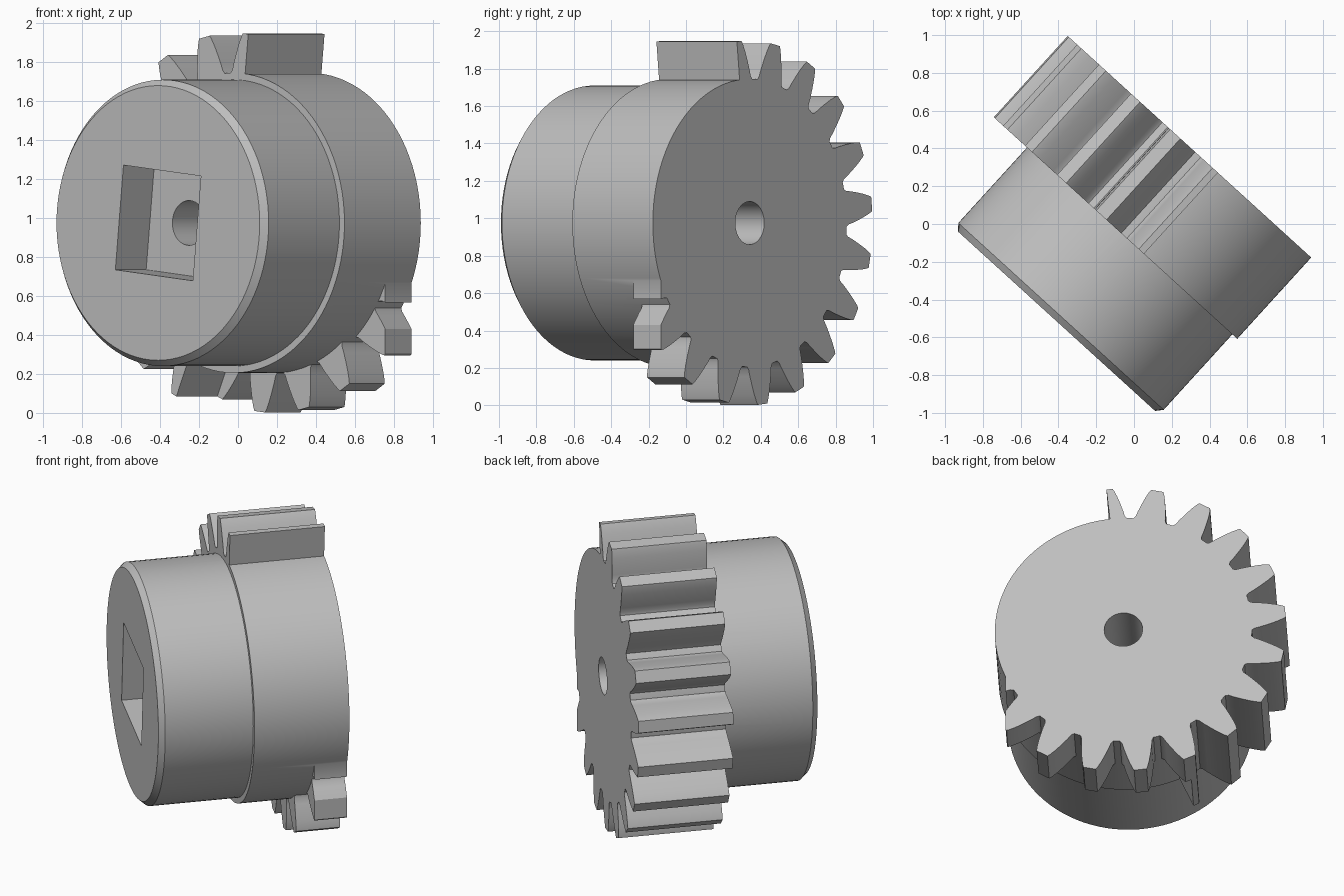
import bpy, bmesh, math
from mathutils import Matrix, Vector

cube = bpy.data.objects.get("Cube")
if cube:
    bpy.data.objects.remove(cube, do_unlink=True)

# Axial stations and radii; local y runs along the shaft from the front face
STEP, END = 0.575, 1.157
BOSS_R, ROOT_R, BORE_R = 0.735, 0.77, 0.115
PITCH = 18
FLANK = [(0.72, 7.5), (0.77, 7.5), (0.785, 6.6), (0.82, 5.9), (0.87, 4.8),
         (0.92, 3.7), (0.96, 2.7), (0.975, 2.2)]

grey = bpy.data.materials.new("grey metal")
grey.use_nodes = True
grey.diffuse_color = (0.52, 0.52, 0.52, 1)
grey.node_tree.nodes["Principled BSDF"].inputs["Base Color"].default_value = (0.52, 0.52, 0.52, 1)


def make_object(name, bm):
    bmesh.ops.recalc_face_normals(bm, faces=bm.faces)
    mesh = bpy.data.meshes.new(name)
    bm.to_mesh(mesh)
    bm.free()
    mesh.materials.append(grey)
    obj = bpy.data.objects.new(name, mesh)
    bpy.context.collection.objects.link(obj)
    return obj


def lathe(name, profile, steps=96):
    """Solid of revolution about y from (radius, y) pairs, capped at both ends."""
    bm = bmesh.new()
    rings = []
    for r, y in profile:
        rings.append([bm.verts.new((r * math.cos(a), y, r * math.sin(a)))
                      for a in (2 * math.pi * i / steps for i in range(steps))])
    for lower, upper in zip(rings, rings[1:]):
        for i in range(steps):
            j = (i + 1) % steps
            bm.faces.new((lower[i], lower[j], upper[j], upper[i]))
    bm.faces.new(rings[0])
    bm.faces.new(rings[-1])
    return make_object(name, bm)


def add_tooth(target, angle, length, sides=(-1, 1), limit=None):
    """Tooth prism ending at the back face; a single side gives half a tooth."""
    pts = [(r, angle + h) for r, h in FLANK] if 1 in sides else []
    if -1 in sides:
        low = [(r, angle - h) for r, h in FLANK]
    else:
        low = [(FLANK[0][0], angle), (FLANK[-1][0], angle)]
    if not pts:
        pts = [(FLANK[0][0], angle), (FLANK[-1][0], angle)]
    outline = pts + low[::-1]
    bm = bmesh.new()
    verts = [bm.verts.new((-r * math.cos(math.radians(a)), END - length,
                           r * math.sin(math.radians(a)))) for r, a in outline]
    face = bm.faces.new(verts)
    new = bmesh.ops.extrude_face_region(bm, geom=[face])["geom"]
    bmesh.ops.translate(bm, vec=(0, length, 0),
                        verts=[v for v in new if isinstance(v, bmesh.types.BMVert)])
    if limit:
        bmesh.ops.bisect_plane(bm, geom=bm.verts[:] + bm.edges[:] + bm.faces[:],
                               plane_co=(limit, 0, 0), plane_no=(1, 0, 0), clear_outer=True)
        bmesh.ops.holes_fill(bm, edges=[e for e in bm.edges if e.is_boundary])
    bmesh.ops.recalc_face_normals(bm, faces=bm.faces)
    mesh = bpy.data.meshes.new("tooth")
    bm.to_mesh(mesh)
    bm.free()
    target.from_mesh(mesh)
    bpy.data.meshes.remove(mesh)


# Stepped body with a chamfered front rim
gear = lathe("sector_gear", [(0.705, 0), (BOSS_R, 0.035), (BOSS_R, STEP),
                             (ROOT_R, STEP), (ROOT_R, END)])

# Teeth: full width, then half width, then two clipped narrow ones
full, half, narrow = END - STEP, 0.27, 0.2
teeth = bmesh.new()
add_tooth(teeth, 96, full, sides=(-1,))
for k in range(1, 9):
    add_tooth(teeth, 96 - k * PITCH, full)
add_tooth(teeth, 96 - 9 * PITCH, full, sides=(1,))
for k in range(9, 13):
    add_tooth(teeth, 96 - k * PITCH, half, sides=(-1,) if k == 9 else (-1, 1))
for k in (13, 14):
    add_tooth(teeth, 96 - k * PITCH, narrow, limit=0.705)
tooth_ring = make_object("tooth_ring", teeth)

# Square drive socket and round bore
bm = bmesh.new()
bmesh.ops.create_cube(bm, size=1, matrix=Matrix.Rotation(math.radians(6), 4, 'Y')
                      @ Matrix.Diagonal((0.54, 0.47, 0.54, 1)))
socket = make_object("socket_cutter", bm)
bore = lathe("bore_cutter", [(BORE_R, 0.1), (BORE_R, END + 0.1)], 48)

# Combine into one clean solid
helpers = [(tooth_ring, 'UNION'), (socket, 'DIFFERENCE'), (bore, 'DIFFERENCE')]
for helper, operation in helpers:
    helper.hide_render = True
    mod = gear.modifiers.new(helper.name, 'BOOLEAN')
    mod.object, mod.operation, mod.solver, mod.use_self = helper, operation, 'EXACT', True
bpy.context.view_layer.update()
solid = bpy.data.meshes.new_from_object(gear.evaluated_get(bpy.context.evaluated_depsgraph_get()))
gear.modifiers.clear()
gear.data = solid
for helper, _ in helpers:
    bpy.data.objects.remove(helper, do_unlink=True)

# Turn the shaft to its angle and stand the gear on the ground
gear.location = Vector((-0.41, -0.515, 0.975))
gear.rotation_euler.z = math.radians(-42.3)
bpy.ops.object.select_all(action='DESELECT')
gear.select_set(True)
bpy.context.view_layer.objects.active = gear
bpy.ops.object.shade_smooth_by_angle(angle=math.radians(30))
